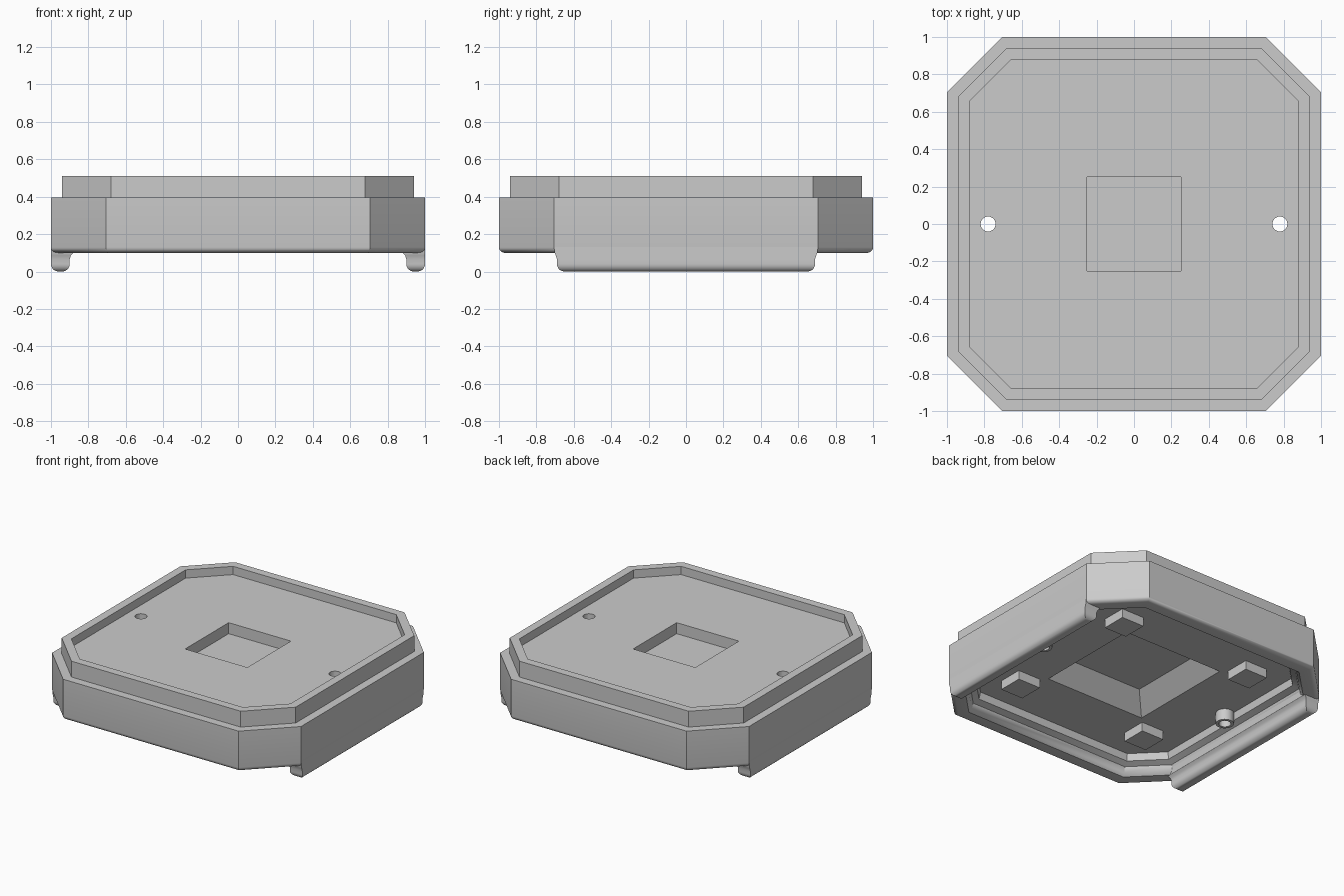
import bpy, bmesh
from math import sin, cos, pi

cube = bpy.data.objects.get("Cube")
if cube:
    bpy.data.objects.remove(cube, do_unlink=True)

grey = bpy.data.materials.new("plain_grey")
grey.use_nodes = True
grey.diffuse_color = (0.6, 0.6, 0.6, 1)
grey.node_tree.nodes["Principled BSDF"].inputs["Base Color"].default_value = (0.6, 0.6, 0.6, 1)


def loft(name, rings):
    """Skin a stack of closed rings and cap both ends."""
    bm = bmesh.new()
    loops = [[bm.verts.new(p) for p in ring] for ring in rings]
    for a, b in zip(loops, loops[1:]):
        for i in range(len(a)):
            j = (i + 1) % len(a)
            bm.faces.new((a[i], a[j], b[j], b[i]))
    bm.faces.new(loops[0])
    bm.faces.new(loops[-1])
    bmesh.ops.recalc_face_normals(bm, faces=bm.faces)
    mesh = bpy.data.meshes.new(name)
    bm.to_mesh(mesh)
    bm.free()
    mesh.materials.append(grey)
    obj = bpy.data.objects.new(name, mesh)
    bpy.context.collection.objects.link(obj)
    return obj


def octagon(half, z):
    c = half - (0.295 - 0.586 * (1 - half))
    return [(half, -c, z), (half, c, z), (c, half, z), (-c, half, z),
            (-half, c, z), (-half, -c, z), (-c, -half, z), (c, -half, z)]


def rectangle(x0, x1, y0, y1, z):
    return [(x0, y0, z), (x1, y0, z), (x1, y1, z), (x0, y1, z)]


def square(half, z, x=0, y=0):
    return rectangle(x - half, x + half, y - half, y + half, z)


def circle(r, z, x):
    return [(x + r * cos(i * pi / 12), r * sin(i * pi / 12), z) for i in range(24)]


def cut(obj, cutter):
    cutter.hide_render = True
    cutter.hide_viewport = True
    mod = obj.modifiers.new("cut", "BOOLEAN")
    mod.operation = "DIFFERENCE"
    mod.solver = "EXACT"
    mod.object = cutter


def smooth(obj):
    bpy.ops.object.select_all(action="DESELECT")
    obj.select_set(True)
    bpy.context.view_layer.objects.active = obj
    bpy.ops.object.shade_smooth_by_angle(angle=0.55)


def arc(r):
    """Quarter round as (inset, height) pairs, from flat bottom to upright side."""
    return [(r - r * sin(t * pi / 10), r - r * cos(t * pi / 10)) for t in range(6)]


# Housing shell: ceiling, stepped inner wall, rounded rim, outer wall, lip, tray floor
profile = [(0.82, 0.23), (0.83, 0.18), (0.87, 0.16), (0.88, 0.12), (0.9, 0.1),
           *[(1 - inset, 0.1 + h) for inset, h in arc(0.03)],
           (1, 0.395), (0.94, 0.395), (0.94, 0.51), (0.88, 0.51), (0.88, 0.45)]
housing = loft("housing", [octagon(h, z) for h, z in profile])
smooth(housing)

# Square pocket above and flared recess below
cut(housing, loft("pocket_cutter", [square(0.25, 0.37), square(0.25, 0.6)]))
cut(housing, loft("recess_cutter", [square(0.41, 0.22), square(0.4, 0.23), square(0.28, 0.35)]))

for side, label in ((1, "left"), (-1, "right")):
    x = 0.78 * side
    # Long rounded foot rail, flaring inward where it meets the housing
    steps = [*arc(0.04), (0, 0.065), (-0.006, 0.085), (-0.02, 0.1), (-0.025, 0.14)]
    rings = []
    for inset, z in steps:
        end = 0.69 - max(inset, -0.012)
        rings.append(rectangle(side * (0.9 + inset), side * (1 - max(inset, 0)), -end, end, z))
    smooth(loft(label + "_foot_rail", rings))
    # Screw boss with a through hole
    boss = loft(label + "_boss", [circle(0.06, 0.15, x), circle(0.06, 0.3, x)])
    smooth(boss)
    hole = loft(label + "_hole_cutter", [circle(0.04, 0, x), circle(0.04, 0.6, x)])
    cut(housing, hole)
    cut(boss, hole)
    # Support pads on the underside
    for y, end in ((-0.53, "front"), (0.53, "back")):
        loft(f"{end}_{label}_pad", [square(0.09, z, side * 0.53, y) for z in (0.165, 0.24)])
